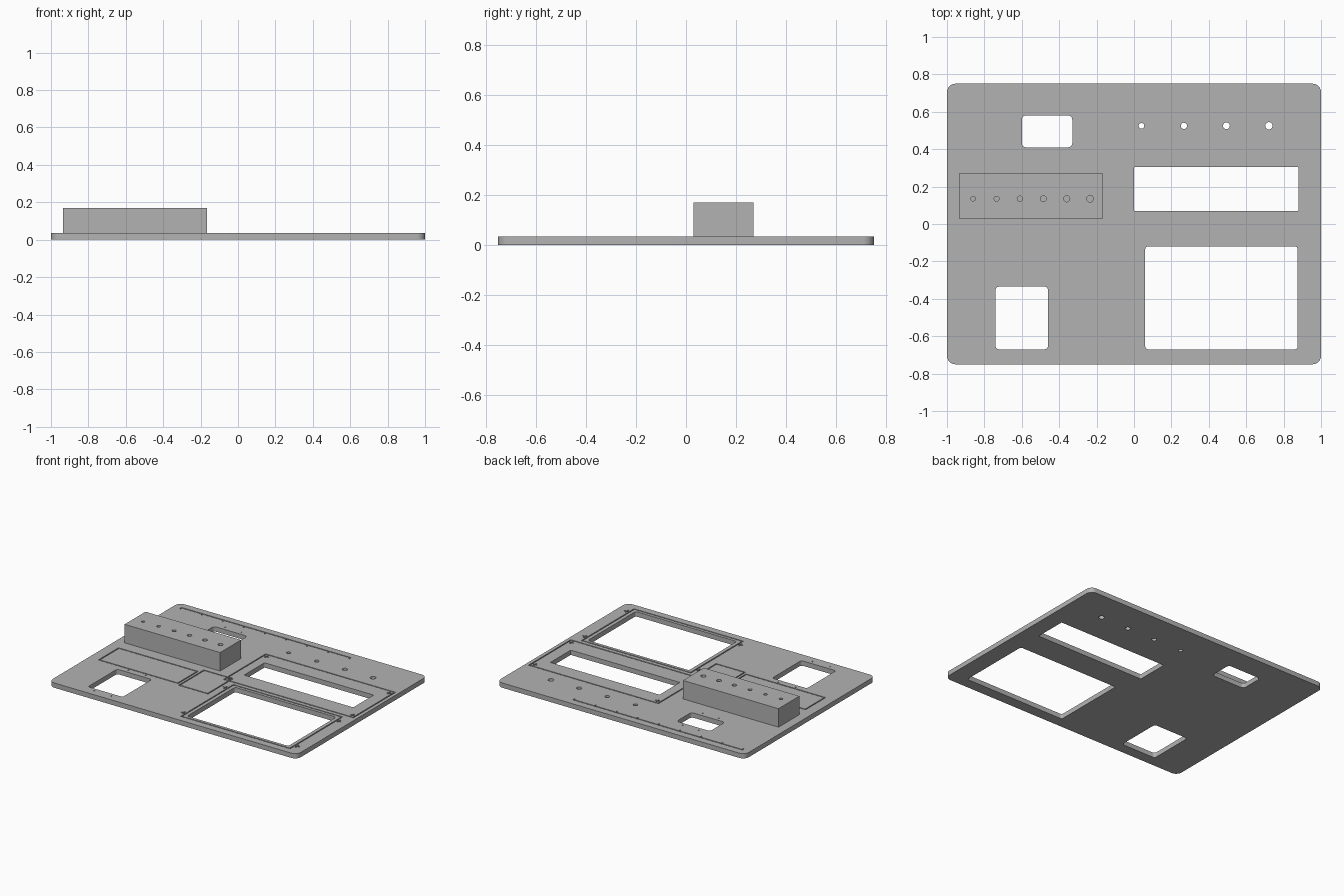
import bpy, bmesh, math
from mathutils import Matrix

old = bpy.data.objects.get("Cube")
if old:
    bpy.data.objects.remove(old, do_unlink=True)

TOP = 0.035        # plate thickness
BLOCK_TOP = 0.17

grey = bpy.data.materials.new("plain grey")
grey.use_nodes = True
colour = (0.45, 0.45, 0.45, 1)
grey.diffuse_color = colour
grey.node_tree.nodes["Principled BSDF"].inputs["Base Color"].default_value = colour


def make_object(name, bm):
    bmesh.ops.recalc_face_normals(bm, faces=bm.faces)
    mesh = bpy.data.meshes.new(name)
    bm.to_mesh(mesh)
    bm.free()
    mesh.materials.append(grey)
    obj = bpy.data.objects.new(name, mesh)
    bpy.context.collection.objects.link(obj)
    return obj


def rounded_slab(bm, x0, x1, y0, y1, z0, z1, r, steps=6):
    centres = [(x1 - r, y1 - r), (x0 + r, y1 - r), (x0 + r, y0 + r), (x1 - r, y0 + r)]
    ring = []
    for corner, (cx, cy) in enumerate(centres):
        for i in range(steps + 1):
            a = math.pi / 2 * (corner + i / steps)
            ring.append(bm.verts.new((cx + r * math.cos(a), cy + r * math.sin(a), z0)))
    face = bm.faces.new(ring)
    top = bmesh.ops.extrude_face_region(bm, geom=[face])["geom"]
    bmesh.ops.translate(bm, vec=(0, 0, z1 - z0),
                        verts=[v for v in top if isinstance(v, bmesh.types.BMVert)])


def box(bm, x0, x1, y0, y1, z0, z1):
    place = Matrix.Translation(((x0 + x1) / 2, (y0 + y1) / 2, (z0 + z1) / 2))
    size = Matrix.Diagonal((x1 - x0, y1 - y0, z1 - z0, 1))
    bmesh.ops.create_cube(bm, size=1, matrix=place @ size)


def drill(bm, x, y, r, z0, z1, sides=24):
    bmesh.ops.create_cone(bm, cap_ends=True, segments=sides, radius1=r, radius2=r,
                          depth=z1 - z0, matrix=Matrix.Translation((x, y, (z0 + z1) / 2)))


def cut(obj, bm, name):
    cutter = make_object(name, bm)
    cutter.hide_render = True
    mod = obj.modifiers.new(name, "BOOLEAN")
    mod.operation = "DIFFERENCE"
    mod.solver = "EXACT"
    mod.use_self = True
    mod.object = cutter
    bpy.context.view_layer.objects.active = obj
    bpy.ops.object.modifier_apply(modifier=name)
    bpy.data.objects.remove(cutter, do_unlink=True)


# Base plate
bm = bmesh.new()
rounded_slab(bm, -1, 1, -0.75, 0.75, 0, TOP, 0.045)
plate = make_object("base_plate", bm)

# Window openings and drilled holes
openings = [
    (-0.60, -0.33, 0.41, 0.58, 0.022),
    (0.0, 0.88, 0.07, 0.305, 0.006),
    (0.06, 0.875, -0.67, -0.12, 0.015),
    (-0.74, -0.46, -0.67, -0.335, 0.018),
]
bm = bmesh.new()
for x0, x1, y0, y1, r in openings:
    rounded_slab(bm, x0, x1, y0, y1, -0.1, 0.1, r)
for i in range(4):
    drill(bm, 0.04 + 0.227 * i, 0.525, 0.015 + 0.0015 * i, -0.1, 0.1)
cut(plate, bm, "openings")

# Engraved lines, crosses and screw marks
HALF = 0.004
FLOOR = TOP - 0.006


def groove(bm, x0, x1, y0, y1):
    box(bm, x0 - HALF, x1 + HALF, y0 - HALF, y1 + HALF, FLOOR, TOP + 0.02)


bm = bmesh.new()
frames = [
    (-0.07, 0.97, -0.06, 0.42),
    (0.03, 0.905, -0.695, -0.095),
    (-0.92, -0.285, -0.285, -0.06),
    (-0.26, -0.03, -0.305, -0.02),
]
for x0, x1, y0, y1 in frames:
    for y in (y0, y1):
        groove(bm, x0, x1, y, y)
    for x in (x0, x1):
        groove(bm, x, x, y0, y1)

for xs, ys in (((-0.045, 0.945), (-0.03, 0.39)), ((0.01, 0.925), (-0.64, -0.16))):
    for x in xs:
        for y in ys:
            groove(bm, x - 0.015, x + 0.015, y, y)
            groove(bm, x, x, y - 0.015, y + 0.015)

# Ruler line with ticks
groove(bm, -0.94, 0.42, 0.695, 0.695)
for i in range(9):
    x = -0.94 + 0.17 * i
    groove(bm, x, x, 0.68, 0.695)

for xs, ys in (((-0.67, -0.53), (-0.70, -0.305)), ((-0.53, -0.40), (0.38, 0.61))):
    for x in xs:
        for y in ys:
            drill(bm, x, y, 0.005, FLOOR, TOP + 0.02, 10)
cut(plate, bm, "engraving")

# Raised block with a row of growing holes
bm = bmesh.new()
box(bm, -0.935, -0.165, 0.03, 0.27, TOP, BLOCK_TOP)
block = make_object("raised_block", bm)
bm = bmesh.new()
for i in range(6):
    drill(bm, -0.86 + 0.125 * i, 0.135, 0.012 + 0.0012 * i, BLOCK_TOP - 0.1, BLOCK_TOP + 0.05)
cut(block, bm, "block_holes")

# Smooth the rounded walls, keep edges sharp
for obj in (plate, block):
    bpy.ops.object.select_all(action="DESELECT")
    obj.select_set(True)
    bpy.context.view_layer.objects.active = obj
    bpy.ops.object.shade_smooth_by_angle(angle=math.radians(30))
